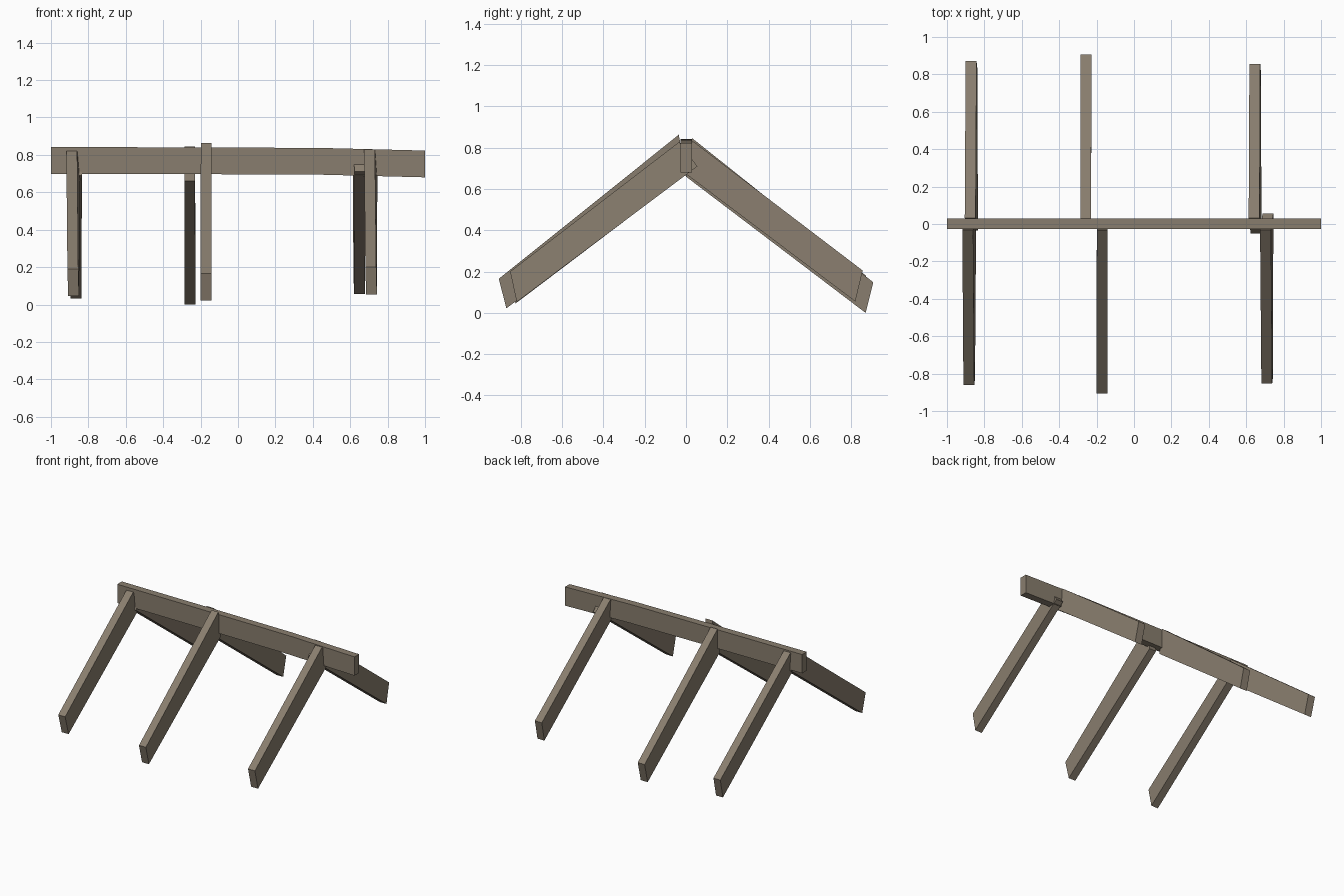
import bpy, bmesh

if "Cube" in bpy.data.objects:
    bpy.data.objects.remove(bpy.data.objects["Cube"])

wood = bpy.data.materials.new("weathered_wood")
wood.diffuse_color = (0.25, 0.208, 0.157, 1)
wood.use_nodes = True
wood.node_tree.nodes["Principled BSDF"].inputs["Base Color"].default_value = wood.diffuse_color


def loft(name, sections):
    """Skin a chain of four-point sections and cap both ends."""
    bm = bmesh.new()
    rings = [[bm.verts.new(p) for p in s] for s in sections]
    for a, b in zip(rings, rings[1:]):
        for i in range(4):
            j = (i + 1) % 4
            bm.faces.new((a[i], a[j], b[j], b[i]))
    bm.faces.new(rings[0])
    bm.faces.new(rings[-1])
    bmesh.ops.recalc_face_normals(bm, faces=bm.faces)
    me = bpy.data.meshes.new(name)
    bm.to_mesh(me)
    bm.free()
    me.materials.append(wood)
    ob = bpy.data.objects.new(name, me)
    bpy.context.collection.objects.link(ob)


# Ridge beam, sagging slightly at the right end
loft("ridge_beam", [
    [(x, -0.026, z), (x, 0.029, z), (x, 0.029, z + 0.143), (x, -0.026, z + 0.143)]
    for x, z in ((-1, 0.699), (-0.2, 0.697), (0.45, 0.694), (1, 0.68))])


# Rafters: side profile is (upper top, upper bottom, lower top, lower bottom)
# as (distance from ridge, z); xs gives the left edge at those four corners.
def rafter(name, side, xs, profile, width=0.058):
    ut, ub, lt, lb = [
        [(x + o, side * d, z) for o in (0, width)]
        for x, (d, z) in zip(xs, profile)]
    loft(name, [[ut[0], ut[1], ub[1], ub[0]], [lt[0], lt[1], lb[1], lb[0]]])


FRONT, BACK = -1, 1
rafter("front_left_rafter", FRONT, (-0.918, -0.902, -0.912, -0.908),
       ((0.033, 0.822), (-0.026, 0.69), (0.862, 0.19), (0.826, 0.045)))
rafter("front_middle_rafter", FRONT, (-0.199, -0.199, -0.2, -0.2),
       ((0.035, 0.863), (0.0, 0.67), (0.907, 0.165), (0.87, 0.022)))
rafter("front_right_rafter", FRONT, (0.674, 0.687, 0.681, 0.685),
       ((0.033, 0.828), (-0.055, 0.71), (0.852, 0.2), (0.82, 0.053)))
rafter("back_left_rafter", BACK, (-0.905, -0.892, -0.9, -0.896),
       ((0.033, 0.832), (-0.036, 0.69), (0.872, 0.18), (0.835, 0.033)))
rafter("back_middle_rafter", BACK, (-0.287, -0.287, -0.286, -0.286),
       ((0.03, 0.846), (0.0, 0.66), (0.907, 0.148), (0.87, 0.0)))
rafter("back_right_rafter", BACK, (0.613, 0.624, 0.617, 0.62),
       ((0.033, 0.832), (-0.052, 0.712), (0.856, 0.205), (0.82, 0.055)))
